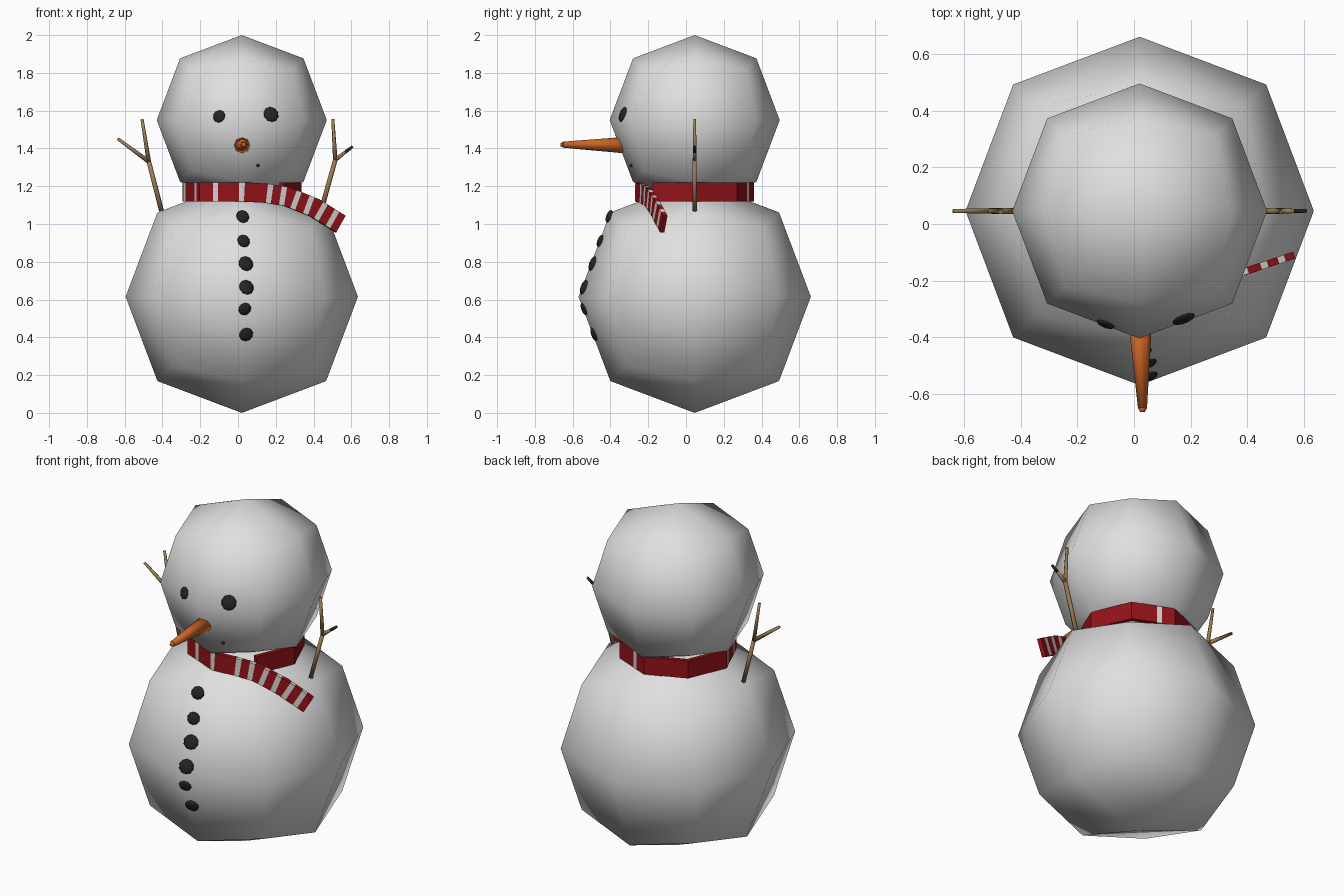
import bpy, bmesh, math
from mathutils import Vector
from mathutils.bvhtree import BVHTree

if "Cube" in bpy.data.objects:
    bpy.data.objects.remove(bpy.data.objects["Cube"])

CX, CY = 0.02, 0.046


def mat(name, rgb):
    m = bpy.data.materials.new(name)
    m.diffuse_color = (*rgb, 1)
    m.use_nodes = True
    m.node_tree.nodes["Principled BSDF"].inputs["Base Color"].default_value = m.diffuse_color
    return m


SNOW = mat("snow white", (0.74, 0.74, 0.74))
COAL = mat("coal black", (0.018, 0.018, 0.018))
ORANGE = mat("carrot orange", (0.62, 0.13, 0.018))
RED = mat("scarf red", (0.29, 0.006, 0.009))
STRIPE = mat("scarf white", (0.68, 0.66, 0.63))
TWIG = mat("twig brown", (0.33, 0.2, 0.09))


def add(name, bm, mats, smooth=False):
    bmesh.ops.recalc_face_normals(bm, faces=bm.faces)
    for f in bm.faces:
        f.smooth = smooth
    me = bpy.data.meshes.new(name)
    bm.to_mesh(me)
    bm.free()
    for m in mats:
        me.materials.append(m)
    ob = bpy.data.objects.new(name, me)
    bpy.context.collection.objects.link(ob)
    return ob


# snowballs: cubes rounded by one subdivision step
def snowball(name, z, r):
    bm = bmesh.new()
    bmesh.ops.create_cube(bm, size=2 * r / 0.8395)
    bmesh.ops.translate(bm, vec=(CX, CY, z), verts=bm.verts)
    ob = add(name, bm, [SNOW], True)
    sub = ob.modifiers.new("round", 'SUBSURF')
    sub.levels = sub.render_levels = 1
    return ob


body = snowball("body", 0.615, 0.615)
head = snowball("head", 1.55, 0.45)
bpy.context.view_layer.update()
deps = bpy.context.evaluated_depsgraph_get()


# coal pieces sit half sunk in the snow surface
def coals(name, ball, spots):
    tree = BVHTree.FromObject(ball, deps)
    for i, (x, z, r) in enumerate(spots):
        hit, nor, _, _ = tree.ray_cast(Vector((x, -2, z)), Vector((0, 1, 0)))
        bm = bmesh.new()
        bmesh.ops.create_icosphere(bm, subdivisions=2, radius=1)
        bmesh.ops.scale(bm, vec=(r, r, 0.012), verts=bm.verts)
        rot = nor.to_track_quat('Z', 'Y').to_matrix()
        bmesh.ops.rotate(bm, matrix=rot, verts=bm.verts)
        bmesh.ops.translate(bm, vec=hit, verts=bm.verts)
        add(f"{name}_{i + 1}", bm, [COAL], True)


coals("eye", head, [(-0.10, 1.57, 0.034), (0.175, 1.58, 0.042)])
coals("mouth_coal", head, [(0.105, 1.31, 0.009)])
coals("button", body, [(0.025, 1.04, 0.036), (0.03, 0.91, 0.035), (0.042, 0.79, 0.041),
                       (0.045, 0.665, 0.041), (0.036, 0.55, 0.035), (0.043, 0.415, 0.038)])


# tapered rod between two points, for nose and twigs
def rod(bm, a, b, r1, r2, sides):
    a, b = Vector(a), Vector(b)
    d = b - a
    vs = bmesh.ops.create_cone(bm, cap_ends=True, segments=sides, radius1=r1,
                               radius2=r2, depth=d.length)["verts"]
    bmesh.ops.rotate(bm, matrix=d.to_track_quat('Z', 'Y').to_matrix(), verts=vs)
    bmesh.ops.translate(bm, vec=(a + b) / 2, verts=vs)


bm = bmesh.new()
rod(bm, (0.02, -0.28, 1.417), (0.03, -0.65, 1.42), 0.047, 0.016, 8)
rod(bm, (0.03, -0.65, 1.42), (0.03, -0.664, 1.42), 0.016, 0.008, 8)
add("carrot_nose", bm, [ORANGE], True)


# forked twig arms
def arm(name, base, fork, tip, side):
    bm = bmesh.new()
    p = [Vector((x, CY, z)) for x, z in (base, fork, tip, side)]
    rod(bm, p[0], p[1], 0.013, 0.012, 6)
    rod(bm, p[1], p[2], 0.012, 0.008, 6)
    rod(bm, p[1], p[3], 0.012, 0.008, 6)
    add(name, bm, [TWIG], True)
    return p


arm("left_arm", (-0.405, 1.07), (-0.472, 1.33), (-0.508, 1.555), (-0.637, 1.452))
p = arm("right_arm", (0.44, 1.07), (0.515, 1.34), (0.502, 1.555), (0.57, 1.382))
bm = bmesh.new()
rod(bm, p[3], (0.607, CY, 1.41), 0.009, 0.007, 6)
add("right_twig_tip", bm, [COAL], True)


# scarf: octagonal wrap ending in a loose tail, striped by distance along it
R = 0.315
path = [Vector((CX + R * math.cos(math.radians(a)), CY + R * math.sin(math.radians(a)), 1.17))
        for a in range(-45, 271, 45)]
front = len(path) - 1
path += [Vector(v) for v in ((0.15, -0.245, 1.163), (0.26, -0.215, 1.145),
                             (0.41, -0.175, 1.085), (0.545, -0.13, 1.0))]
length = [0]
for a, b in zip(path, path[1:]):
    length.append(length[-1] + (b - a).length)
start = length[front]


def point(s):
    for i in range(len(path) - 1):
        if s <= length[i + 1] + 1e-6:
            t = (s - length[i]) / (length[i + 1] - length[i])
            return path[i].lerp(path[i + 1], t)
    return path[-1]


def is_stripe(s):
    q = point(s)
    plain = q.x < CX - 0.02 and q.y > CY + 0.02        # back left stays red
    period = 0.15 if s < start + 0.2 else 0.075
    off = (s - start + period / 2) % period - period / 2
    return abs(off) < 0.0145 and not plain


stations = set(length)
for k in range(-14, 10):
    for e in (-0.0145, 0.0145):
        stations.add(start + k * 0.075 + e)
stations = sorted(s for s in stations if 0 <= s <= length[-1])
bm = bmesh.new()
rows = []
for s in stations:
    c = point(s)
    d = (point(min(s + 0.01, length[-1])) - point(max(s - 0.01, 0))).normalized()
    out = Vector((d.y, -d.x, 0)).normalized()          # away from the neck
    up = out.cross(d) * -1
    if up.z < 0:
        up = -up
    h, w = up * 0.051, out * 0.025
    rows.append([bm.verts.new(v) for v in (c + h, c - h, c - h - w, c + h - w)])
for i in range(len(rows) - 1):
    for j in range(4):
        k = (j + 1) % 4
        f = bm.faces.new((rows[i][j], rows[i][k], rows[i + 1][k], rows[i + 1][j]))
        f.material_index = int(is_stripe((stations[i] + stations[i + 1]) / 2))
bm.faces.new(rows[0])
bm.faces.new(rows[-1])
add("scarf", bm, [RED, STRIPE])
